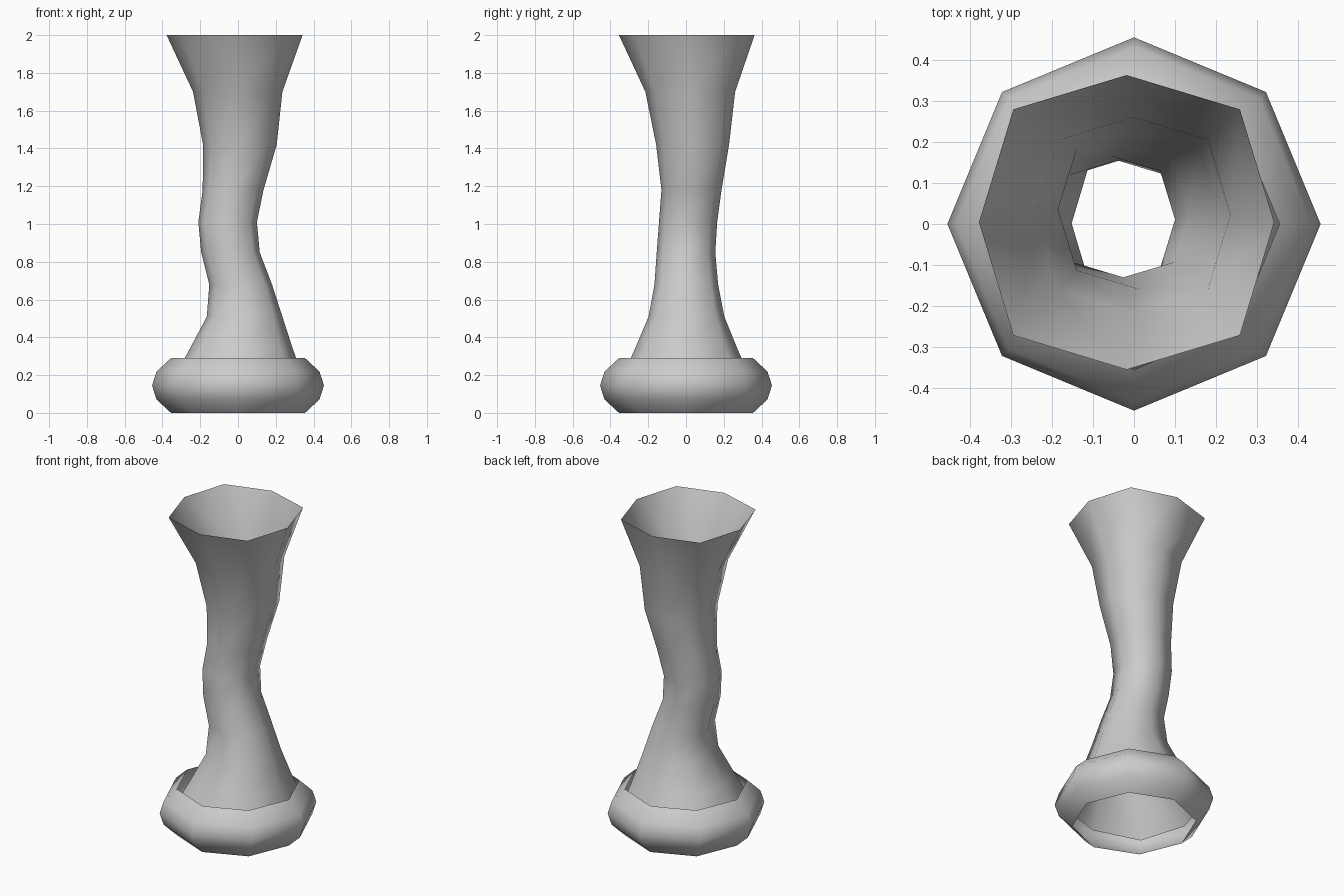
import bpy, bmesh
from math import cos, sin, pi

if "Cube" in bpy.data.objects:
    bpy.data.objects.remove(bpy.data.objects["Cube"])

SIDES = 8


def loft(name, rings, bulge=1.0):
    """Open tube through rings given as (z, x_min, x_max, y_min, y_max).
    bulge pushes the diagonal corners outwards."""
    bm = bmesh.new()
    loops = []
    for z, x0, x1, y0, y1 in rings:
        loop = []
        for i in range(SIDES):
            a = 2 * pi * i / SIDES
            k = bulge if i % 2 else 1.0
            loop.append(bm.verts.new(((x0 + x1) / 2 + k * (x1 - x0) / 2 * cos(a),
                                      (y0 + y1) / 2 + k * (y1 - y0) / 2 * sin(a), z)))
        loops.append(loop)
    for lo, hi in zip(loops, loops[1:]):
        for i in range(SIDES):
            j = (i + 1) % SIDES
            bm.faces.new((lo[i], lo[j], hi[j], hi[i])).smooth = True
    mesh = bpy.data.meshes.new(name)
    bm.to_mesh(mesh)
    bm.free()
    obj = bpy.data.objects.new(name, mesh)
    bpy.context.collection.objects.link(obj)
    return obj


# Rounded open collar at the foot
collar = [(0.0, 0.355), (0.072, 0.432), (0.145, 0.455), (0.218, 0.432), (0.29, 0.355)]
loft("base_collar", [(z, -r, r, -r, r) for z, r in collar])

# Wavy hollow stem, its flared foot tucked inside the collar
loft("stem", [
    (0.12, -0.375, 0.37, -0.37, 0.37),
    (0.34, -0.255, 0.29, -0.27, 0.272),
    (0.51, -0.165, 0.235, -0.198, 0.203),
    (0.68, -0.152, 0.18, -0.167, 0.17),
    (0.85, -0.195, 0.115, -0.155, 0.155),
    (1.01, -0.21, 0.10, -0.143, 0.165),
    (1.18, -0.187, 0.135, -0.13, 0.188),
    (1.42, -0.185, 0.205, -0.158, 0.228),
    (1.70, -0.238, 0.235, -0.215, 0.26),
    (2.00, -0.378, 0.342, -0.355, 0.363),
], bulge=1.085)
